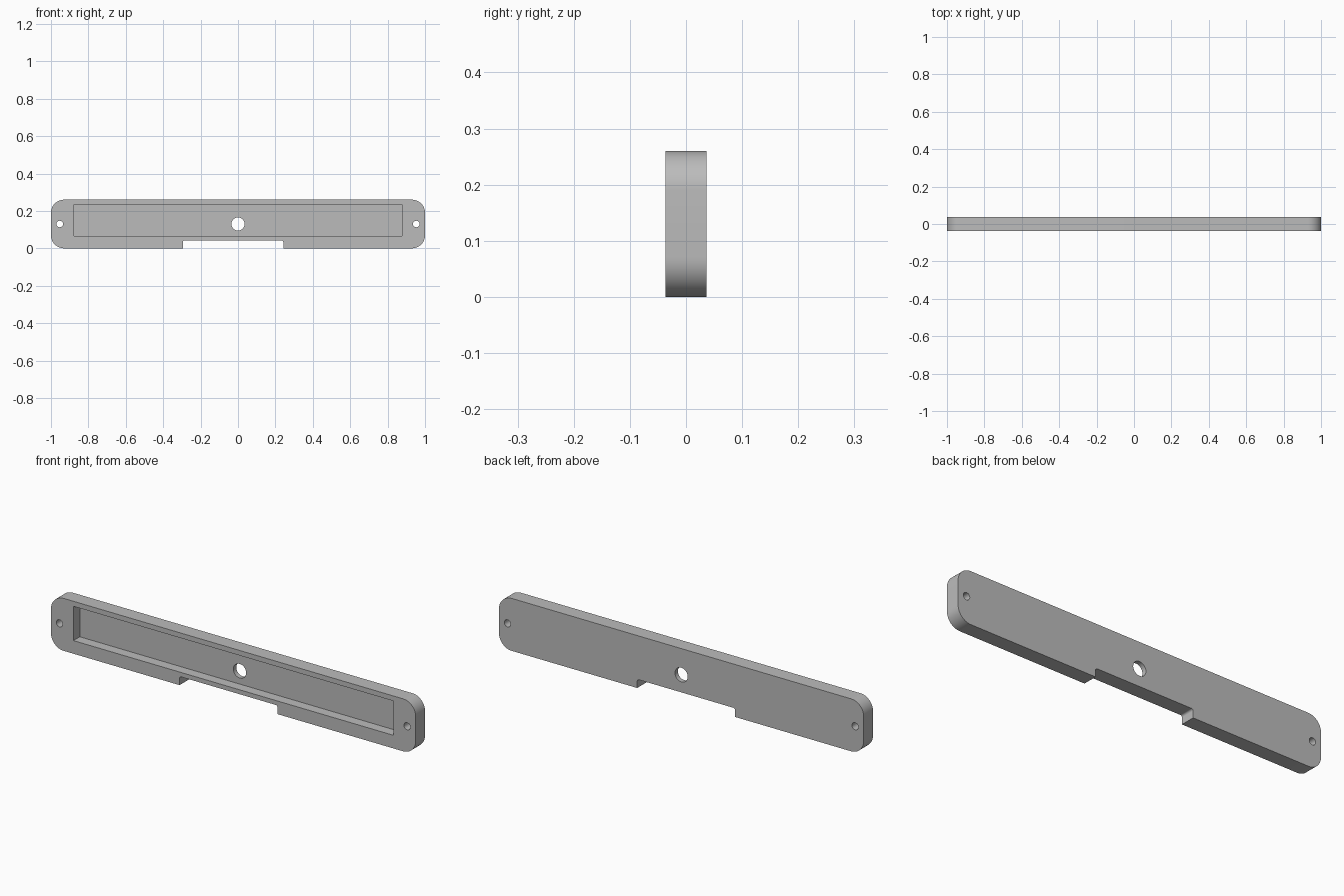
import bpy, bmesh
from math import sin, cos, pi, radians

cube = bpy.data.objects.get("Cube")
if cube:
    bpy.data.objects.remove(cube, do_unlink=True)

HEIGHT, THICK = 0.26, 0.073
FRONT, BACK = -THICK / 2, THICK / 2
MID = HEIGHT / 2

grey = bpy.data.materials.new("plain grey")
grey.use_nodes = True
colour = (0.5, 0.5, 0.5, 1)
grey.diffuse_color = colour
grey.node_tree.nodes["Principled BSDF"].inputs["Base Color"].default_value = colour


def prism(name, outline, y0, y1):
    """Solid made by sweeping an x-z outline from y0 to y1."""
    bm = bmesh.new()
    face = bm.faces.new([bm.verts.new((x, y0, z)) for x, z in outline])
    swept = bmesh.ops.extrude_face_region(bm, geom=[face])["geom"]
    bmesh.ops.translate(bm, vec=(0, y1 - y0, 0),
                        verts=[v for v in swept if isinstance(v, bmesh.types.BMVert)])
    bmesh.ops.recalc_face_normals(bm, faces=bm.faces)
    mesh = bpy.data.meshes.new(name)
    bm.to_mesh(mesh)
    bm.free()
    mesh.materials.append(grey)
    obj = bpy.data.objects.new(name, mesh)
    bpy.context.collection.objects.link(obj)
    return obj


def arc(x, z, r, start, sweep, steps):
    angles = [start + sweep * i / steps for i in range(steps + 1)]
    return [(x + r * cos(a), z + r * sin(a)) for a in angles]


def rounded_rect(x0, x1, z0, z1, r, steps=12):
    corners = [(x1 - r, z1 - r), (x0 + r, z1 - r), (x0 + r, z0 + r), (x1 - r, z0 + r)]
    return [p for i, (x, z) in enumerate(corners)
            for p in arc(x, z, r, i * pi / 2, pi / 2, steps)]


def circle(x, r):
    return arc(x, MID, r, 0, 2 * pi, 48)[:-1]


# Rounded bar
bar = prism("mounting_bar", rounded_rect(-1, 1, 0, HEIGHT, 0.07), FRONT, BACK)

# Front recess, cable notch, centre hole and two screw holes
recess = [(-0.877, 0.065), (0.877, 0.065), (0.877, 0.235), (-0.877, 0.235)]
cutters = [
    prism("recess_cutter", recess, FRONT - 0.1, FRONT + 0.05),
    prism("notch_cutter", rounded_rect(-0.295, 0.242, -0.1, 0.043, 0.01, 6), -0.1, 0.1),
    prism("centre_hole_cutter", circle(0, 0.035), -0.1, 0.1),
] + [prism("screw_hole_cutter", circle(side * 0.953, 0.0175), -0.1, 0.1) for side in (-1, 1)]

for cutter in cutters:
    cutter.hide_render = True
    mod = bar.modifiers.new(cutter.name, "BOOLEAN")
    mod.operation = "DIFFERENCE"
    mod.solver = "EXACT"
    mod.object = cutter

# Apply the cuts and discard the cutters
bpy.context.view_layer.update()
cut = bpy.data.meshes.new_from_object(bar.evaluated_get(bpy.context.evaluated_depsgraph_get()))
bar.modifiers.clear()
bar.data = cut
for cutter in cutters:
    bpy.data.objects.remove(cutter, do_unlink=True)

# Smooth rounded edges, sharp rims
bpy.context.view_layer.objects.active = bar
bar.select_set(True)
bpy.ops.object.shade_smooth_by_angle(angle=radians(30))
